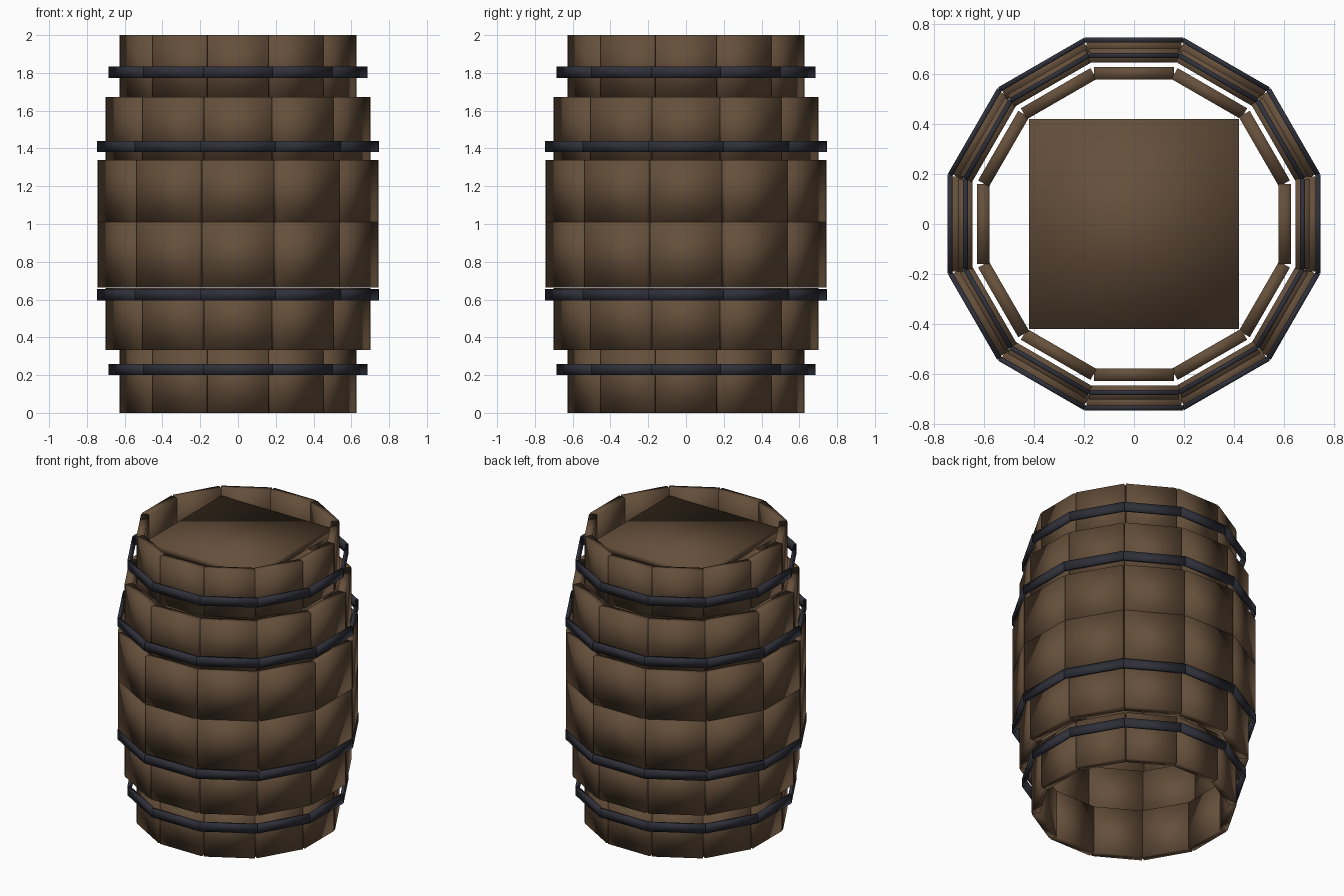
import bpy
import bmesh
from math import radians
from mathutils import Matrix

old = bpy.data.objects.get("Cube")
if old:
    bpy.data.objects.remove(old, do_unlink=True)

SIDES = 12


def make_material(name, rgb):
    mat = bpy.data.materials.new(name)
    mat.use_nodes = True
    mat.diffuse_color = (*rgb, 1)
    mat.node_tree.nodes["Principled BSDF"].inputs["Base Color"].default_value = (*rgb, 1)
    return mat


wood = make_material("dark_brown_wood", (0.13, 0.078, 0.043))
iron = make_material("blue_black_iron", (0.028, 0.029, 0.041))


def add_box(bm, size, center, angle=0):
    """Box placed at center, then swung around the vertical axis."""
    matrix = (Matrix.Rotation(radians(angle), 4, "Z")
              @ Matrix.Translation(center)
              @ Matrix.Diagonal((*size, 1)))
    bmesh.ops.create_cube(bm, size=1, matrix=matrix)


def finish(bm, name, mat):
    mesh = bpy.data.meshes.new(name)
    bm.to_mesh(mesh)
    bm.free()
    mesh.materials.append(mat)
    # softly shaded blocks
    for face in mesh.polygons:
        face.use_smooth = True
    obj = bpy.data.objects.new(name, mesh)
    bpy.context.collection.objects.link(obj)
    return obj


def ring(name, mat, outer, thickness, half_width, low, high):
    """Twelve separate flat blocks standing in a circle."""
    bm = bmesh.new()
    size = (thickness, 2 * half_width, high - low)
    center = (outer - thickness / 2, 0, (low + high) / 2)
    for i in range(SIDES):
        add_box(bm, size, center, i * 360 / SIDES)
    return finish(bm, name, mat)


# Stave tiers, bulging toward the middle
tiers = [
    ("bottom_staves", 0.628, 0, 0.333),
    ("lower_staves", 0.702, 0.333, 0.662),
    ("lower_middle_staves", 0.745, 0.664, 1.01),
    ("upper_middle_staves", 0.745, 1.01, 1.34),
    ("upper_staves", 0.702, 1.34, 1.672),
    ("top_staves", 0.628, 1.672, 2),
]
for name, radius, low, high in tiers:
    ring(name, wood, radius, 0.08 * radius, 0.256 * radius, low, high)

# Iron hoops standing slightly off the staves
hoops = [
    ("bottom_hoop", 0.685, 0.23),
    ("lower_hoop", 0.746, 0.625),
    ("upper_hoop", 0.746, 1.41),
    ("top_hoop", 0.685, 1.803),
]
for name, radius, z in hoops:
    ring(name, iron, radius, 0.02, 0.265 * radius, z - 0.03, z + 0.03)

# Square lid board recessed in the rim
lid = bmesh.new()
add_box(lid, (0.842, 0.842, 0.05), (0, 0, 1.93))
finish(lid, "lid", wood)
